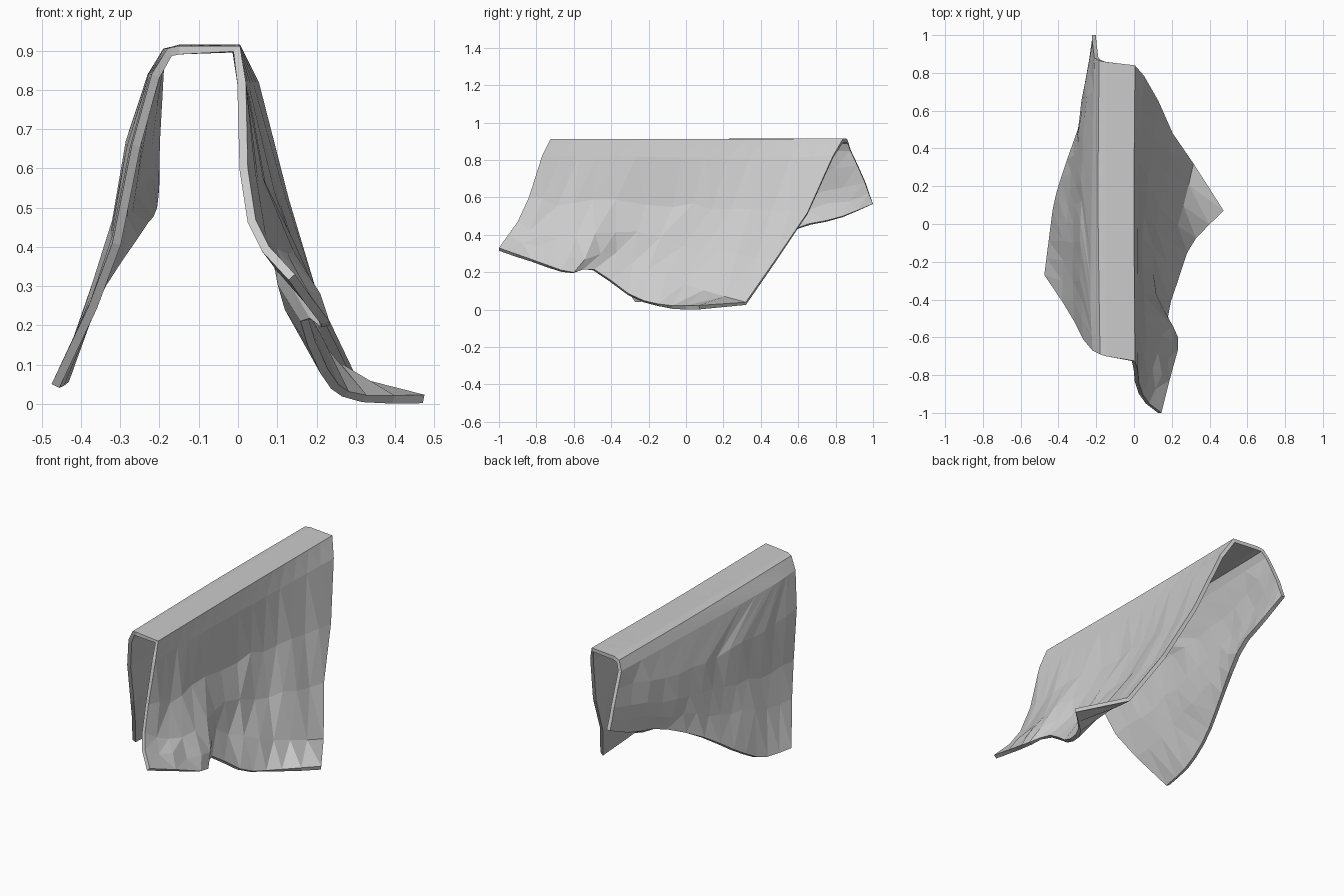
import bpy, random
from mathutils import Vector

random.seed(4)
N = 15  # stations along the length of the cloth


def spline(pts, n):
    """Resample a control line with a Catmull-Rom curve."""
    p = [Vector(q) for q in pts]
    p = [2 * p[0] - p[1]] + p + [2 * p[-1] - p[-2]]
    out = []
    for k in range(n):
        t = k / (n - 1) * (len(p) - 3)
        i = min(int(t), len(p) - 4)
        t -= i
        a, b, c, d = p[i:i + 4]
        out.append(0.5 * (2 * b + (c - a) * t + (2 * a - 5 * b + 4 * c - d) * t * t
                          + (3 * b - a - 3 * c + d) * t ** 3))
    return out


# left hanging panel: length-wise lines from the hem upwards, front to back
left = [
    [(-.475, -.27, .05), (-.448, -.06, .07), (-.42, .13, .17), (-.355, .34, .31),
     (-.265, .6, .435), (-.23, .81, .485), (-.222, 1, .565)],
    [(-.38, -.41, .25), (-.365, -.04, .32), (-.33, .27, .41), (-.285, .6, .51), (-.222, .98, .62)],
    [(-.32, -.51, .41), (-.325, -.15, .45), (-.31, .2, .51), (-.285, .55, .59), (-.22, .96, .68)],
    [(-.27, -.61, .66), (-.285, -.25, .66), (-.28, .12, .67), (-.265, .5, .70), (-.215, .92, .77)],
    [(-.22, -.67, .84), (-.23, -.3, .84), (-.21, .88, .855)],
]

# flat strip across the top
top = [
    [(-.18, -.69, .905), (-.19, .1, .905), (-.185, .865, .905)],
    [(-.15, -.70, .912), (-.15, .858, .915)],
    [(.005, -.725, .912), (0, .1, .912), (.005, .84, .915)],
]

# right hanging panel with a slanting fold running up from the hem
right = [
    [(.02, -.77, .82), (.02, -.3, .82), (.025, .26, .81), (.053, .785, .82)],
    [(.025, -.84, .6), (.06, -.66, .56), (.055, -.42, .58), (.045, -.07, .56),
     (.07, .17, .55), (.1, .42, .54), (.13, .65, .52)],
    [(.045, -.90, .47), (.11, -.74, .40), (.15, -.52, .39), (.1, -.26, .42),
     (.125, .02, .33), (.17, .24, .3), (.205, .48, .27)],
    [(.08, -.95, .40), (.16, -.77, .32), (.21, -.57, .27), (.12, -.37, .3),
     (.19, -.17, .19), (.25, .06, .11), (.315, .32, .04)],
    [(.145, -1, .33), (.195, -.8, .26), (.237, -.62, .20), (.18, -.49, .215),
     (.24, -.28, .07), (.31, -.1, .024), (.475, .07, .023)],
]

lines = [spline(r, N) for r in left + top + right]
M = len(lines)

# slight irregular wrinkling inside the panels only
for j, line in enumerate(lines):
    if 0 < j < 4 or 8 < j < M - 1:
        for v in line[1:-1]:
            v.x += random.uniform(-.004, .004)
            v.z += random.uniform(-.015, .015)

# sheet of quads, one line per fold level
verts = [v for line in lines for v in line]
faces = []
for j in range(M - 1):
    for i in range(N - 1):
        a = j * N + i
        faces.append((a, a + N, a + N + 1, a + 1))
mesh = bpy.data.meshes.new("draped_cloth")
mesh.from_pydata(verts, [], faces)
mesh.update()
cloth = bpy.data.objects.new("draped_cloth", mesh)
bpy.context.collection.objects.link(cloth)

# faceted surface, then cloth thickness towards the inside
tri = cloth.modifiers.new("facets", 'TRIANGULATE')
tri.quad_method = 'SHORTEST_DIAGONAL'
thick = cloth.modifiers.new("thickness", 'SOLIDIFY')
thick.thickness = .022
thick.offset = -1
